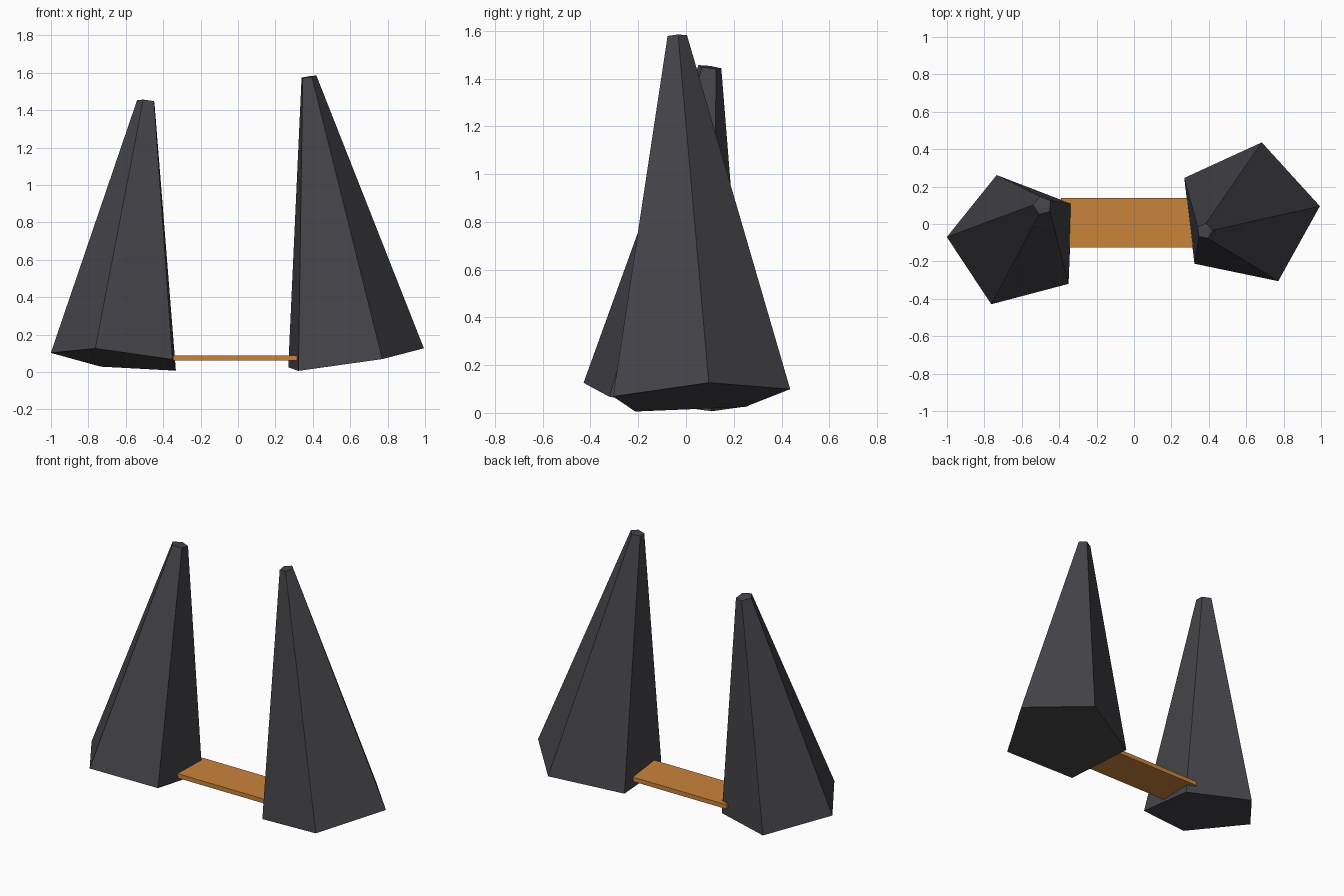
import bpy, bmesh
from math import cos, sin, radians, tau
from mathutils import Vector

cube = bpy.data.objects.get("Cube")
if cube:
    bpy.data.objects.remove(cube, do_unlink=True)


def material(name, color):
    mat = bpy.data.materials.new(name)
    mat.use_nodes = True
    mat.diffuse_color = (*color, 1)
    mat.node_tree.nodes["Principled BSDF"].inputs["Base Color"].default_value = (*color, 1)
    return mat


def add_object(name, bm, mat):
    bmesh.ops.recalc_face_normals(bm, faces=bm.faces)
    mesh = bpy.data.meshes.new(name)
    bm.to_mesh(mesh)
    bm.free()
    mesh.materials.append(mat)
    obj = bpy.data.objects.new(name, mesh)
    bpy.context.collection.objects.link(obj)


def spire(name, base, tip, base_radius, tip_radius, turn, mat, sides=5):
    """Tapered prism whose end caps are square to its leaning axis."""
    base, tip = Vector(base), Vector(tip)
    lean = Vector((0, 0, 1)).rotation_difference(tip - base)
    bm = bmesh.new()
    rings = []
    for centre, radius in ((base, base_radius), (tip, tip_radius)):
        angles = [radians(turn) + tau * i / sides for i in range(sides)]
        rings.append([bm.verts.new(centre + lean @ Vector((radius * cos(a), radius * sin(a), 0)))
                      for a in angles])
    low, high = rings
    bm.faces.new(low)
    bm.faces.new(high)
    for i in range(sides):
        j = (i + 1) % sides
        bm.faces.new((low[i], low[j], high[j], high[i]))
    add_object(name, bm, mat)


def box(name, low, high, mat):
    low, high = Vector(low), Vector(high)
    bm = bmesh.new()
    bmesh.ops.create_cube(bm, size=1)
    bmesh.ops.scale(bm, vec=high - low, verts=bm.verts)
    bmesh.ops.translate(bm, vec=(low + high) / 2, verts=bm.verts)
    add_object(name, bm, mat)


stone = material("dark stone", (0.06, 0.058, 0.066))
wood = material("orange wood", (0.59, 0.23, 0.044))

# Two leaning rock spires
spire("left_spire", (0.608, 0.052, 0.065), (0.377, -0.038, 1.578), 0.393, 0.043, 6.6, stone)
spire("right_spire", (-0.636, -0.09, 0.066), (-0.489, 0.099, 1.448), 0.367, 0.051, 177.2, stone)

# Plank bridging the spires near the ground
box("plank", (-0.39, -0.125, 0.06), (0.35, 0.14, 0.088), wood)
